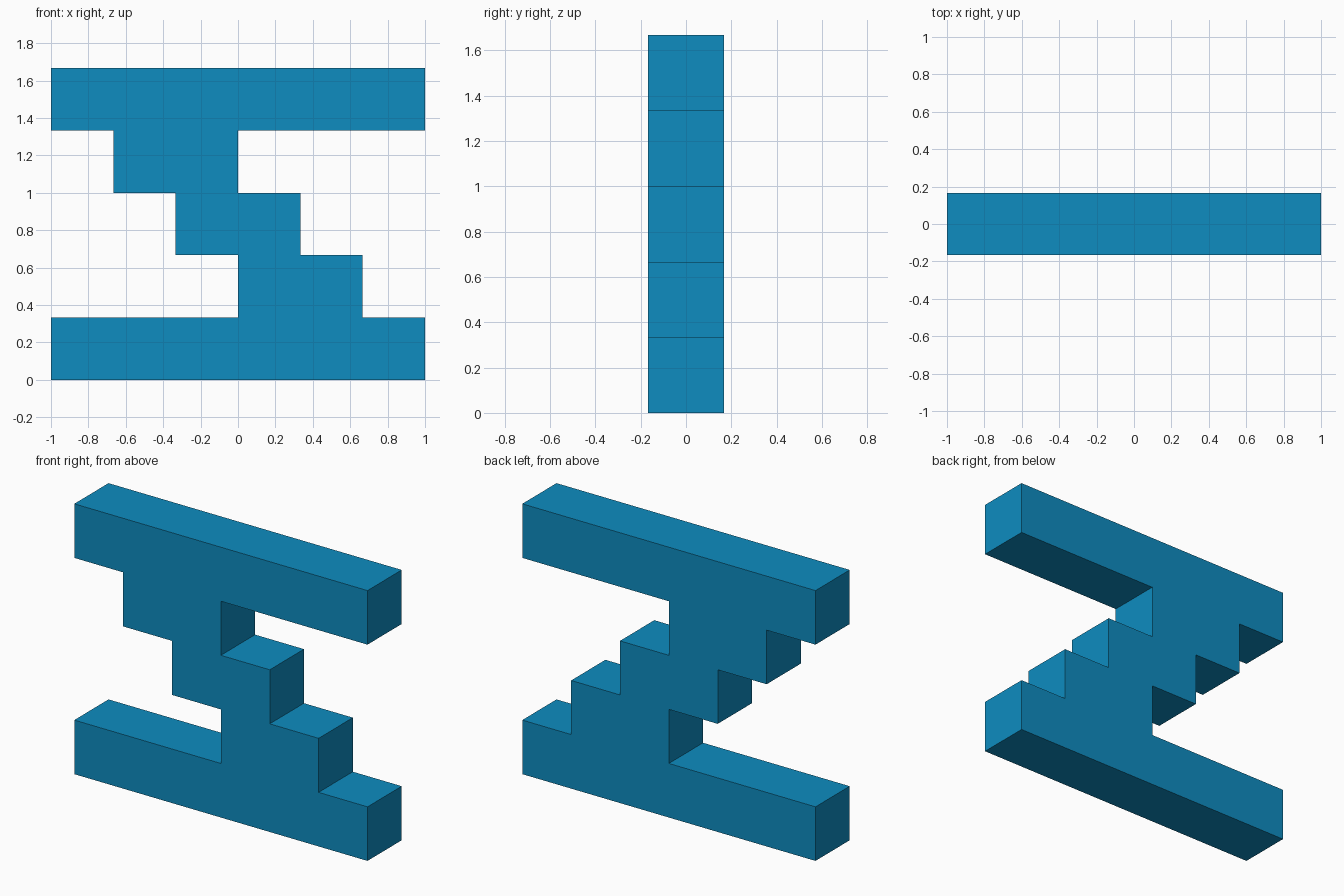
import bpy
import bmesh
from mathutils import Vector

cube = bpy.data.objects.get("Cube")
if cube:
    bpy.data.objects.remove(cube, do_unlink=True)

UNIT = 1 / 3      # size of one block
HEIGHT = 5        # height in blocks

# Flat blue material
blue = bpy.data.materials.new("blue")
blue.use_nodes = True
color = (0.0044, 0.262, 0.527, 1.0)
blue.diffuse_color = color
blue.node_tree.nodes["Principled BSDF"].inputs["Base Color"].default_value = color

# Half of the outline in blocks (x, z): base, right-hand steps, underside of the top bar
half = [(-3, 0), (3, 0), (3, 1), (2, 1), (2, 2), (1, 2), (1, 3), (0, 3), (0, 4), (3, 4)]
# The other half is the same outline turned by 180 degrees
outline = half + [(-x, HEIGHT - z) for x, z in half]

# Front face, extruded one block deep
bm = bmesh.new()
front = bm.faces.new([bm.verts.new((x * UNIT, -UNIT / 2, z * UNIT)) for x, z in outline])
extruded = bmesh.ops.extrude_face_region(bm, geom=[front], use_keep_orig=True)
back_verts = [g for g in extruded["geom"] if isinstance(g, bmesh.types.BMVert)]
bmesh.ops.translate(bm, verts=back_verts, vec=Vector((0, UNIT, 0)))
bmesh.ops.recalc_face_normals(bm, faces=bm.faces)

mesh = bpy.data.meshes.new("stepped_block")
bm.to_mesh(mesh)
bm.free()
mesh.materials.append(blue)
block = bpy.data.objects.new("stepped_block", mesh)
bpy.context.collection.objects.link(block)
